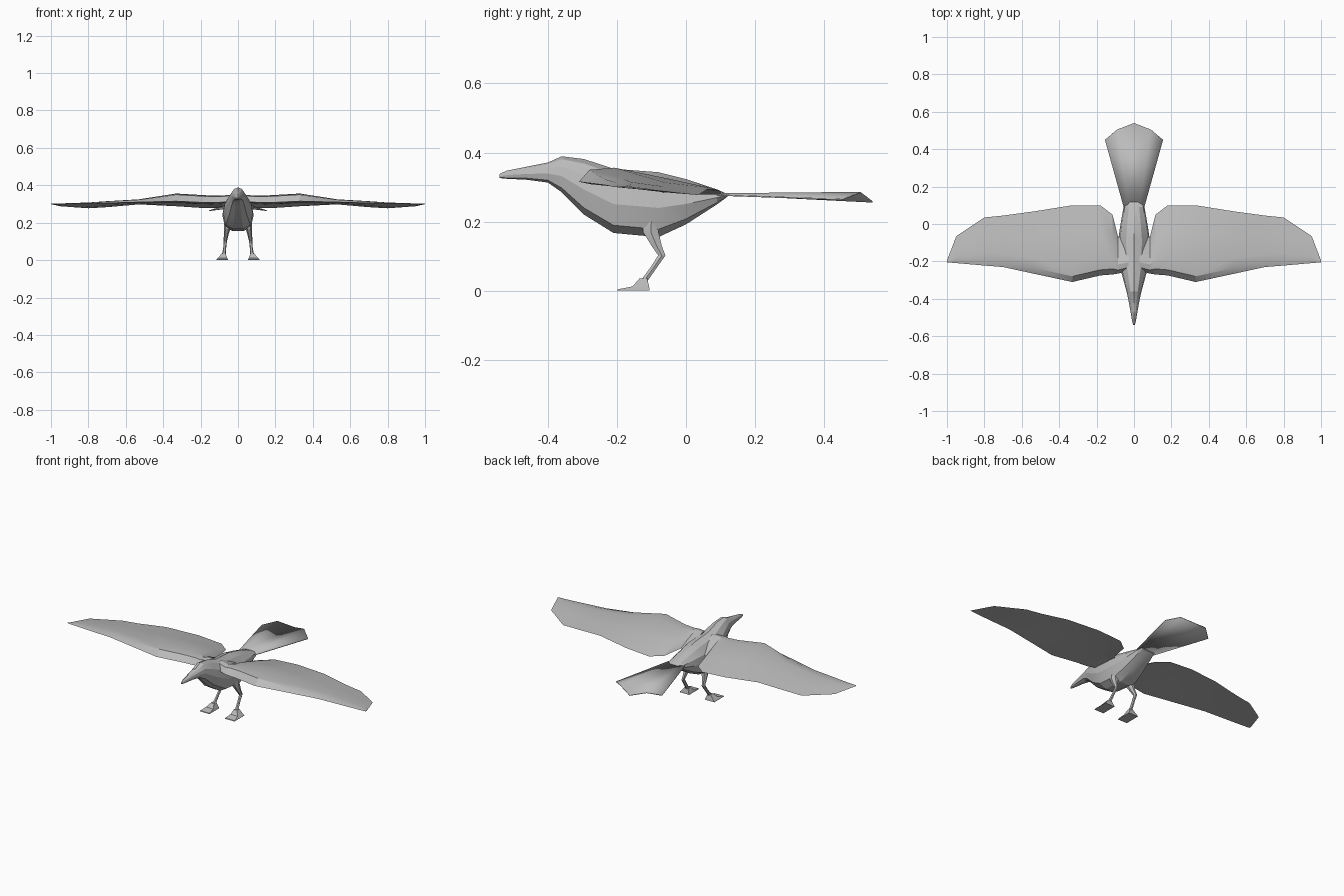
import bpy, bmesh, math

grey = bpy.data.materials.new("feather_grey")
grey.diffuse_color = (0.5, 0.5, 0.5, 1)


def finish(name, bm, mirror=False, thickness=0):
    bmesh.ops.remove_doubles(bm, verts=bm.verts, dist=0.0002)
    bmesh.ops.recalc_face_normals(bm, faces=bm.faces)
    mesh = bpy.data.meshes.new(name)
    bm.to_mesh(mesh)
    bm.free()
    mesh.materials.append(grey)
    ob = bpy.data.objects.new(name, mesh)
    bpy.context.collection.objects.link(ob)
    if mirror:
        ob.modifiers.new("mirror", 'MIRROR').merge_threshold = 0.0005
    if thickness:
        solid = ob.modifiers.new("thickness", 'SOLIDIFY')
        solid.thickness = thickness
        solid.offset = 0
    bpy.ops.object.select_all(action='DESELECT')
    ob.select_set(True)
    bpy.context.view_layer.objects.active = ob
    bpy.ops.object.shade_smooth_by_angle(angle=math.radians(20))
    return ob


def loft(name, rings, mirror=False):
    """Skin a list of equally long rings and cap both ends."""
    bm = bmesh.new()
    rows = [[bm.verts.new(p) for p in ring] for ring in rings]
    n = len(rows[0])
    for a, b in zip(rows, rows[1:]):
        for i in range(n):
            j = (i + 1) % n
            bm.faces.new((a[i], a[j], b[j], b[i]))
    bm.faces.new(rows[0][::-1])
    bm.faces.new(rows[-1])
    return finish(name, bm, mirror)


# Body, head and beak: y, top z, bottom z, half width
sections = [
    (-0.54, 0.338, 0.326, 0.004), (-0.52, 0.347, 0.324, 0.010),
    (-0.46, 0.359, 0.321, 0.020), (-0.40, 0.371, 0.313, 0.031),
    (-0.36, 0.389, 0.285, 0.040), (-0.295, 0.381, 0.220, 0.058),
    (-0.21, 0.353, 0.167, 0.080), (-0.08, 0.343, 0.155, 0.084),
    (0.00, 0.323, 0.192, 0.072), (0.09, 0.293, 0.250, 0.056),
    (0.12, 0.280, 0.272, 0.046),
]
half = [(0.5, 0.92), (0.88, 0.72), (1.0, 0.45), (0.82, 0.12), (0.35, 0.0)]
profile = [(0, 1)] + half + [(-u, v) for u, v in reversed(half)]
loft("body", [[(u * w, y, b + v * (t - b)) for u, v in profile]
              for y, t, b, w in sections])

# Wings: x, leading y and z, crest z, trailing y and z
stations = [
    (0.03, -0.25, 0.315, 0.350, -0.07, 0.300),
    (0.085, -0.265, 0.310, 0.345, -0.07, 0.285),
    (0.115, -0.27, 0.308, 0.345, 0.05, 0.278),
    (0.18, -0.275, 0.308, 0.347, 0.10, 0.278),
    (0.33, -0.31, 0.315, 0.356, 0.10, 0.288),
    (0.53, -0.267, 0.310, 0.325, 0.068, 0.298),
    (0.70, -0.23, 0.305, 0.315, 0.045, 0.283),
    (0.80, -0.222, 0.303, 0.308, 0.035, 0.277),
    (0.95, -0.209, 0.300, 0.303, -0.065, 0.288),
    (1.00, -0.205, 0.300, 0.302, -0.195, 0.299),
]


def wing_ring(x, ly, lz, cz, ty, tz):
    c = ty - ly
    top = cz - tz
    front = min(0.03, 0.1 * c)
    return [(x, ly, lz), (x, ly + front, cz - 0.15 * (cz - lz)),
            (x, ly + 0.25 * c, cz), (x, ly + 0.62 * c, tz + 0.55 * top),
            (x, ty, tz), (x, ly + 0.62 * c, tz + 0.25 * top),
            (x, ly + 0.2 * c, lz - 0.1 * top)]


loft("wings", [wing_ring(*s) for s in stations], mirror=True)

# Fan tail
bm = bmesh.new()
b0, b1, b2, e0, e1, e2 = [bm.verts.new(p) for p in (
    (0, 0.08, 0.281), (0.03, 0.085, 0.280), (0.055, 0.09, 0.277),
    (0, 0.54, 0.257), (0.09, 0.505, 0.284), (0.155, 0.45, 0.264))]
for f in ((b0, b1, e0), (b1, e1, e0), (b1, b2, e2), (b1, e2, e1)):
    bm.faces.new(f)
finish("tail", bm, mirror=True, thickness=0.004)

# Legs: centre x, y, z and radii
joints = [
    (0.054, -0.10, 0.205, 0.020, 0.030), (0.058, -0.102, 0.170, 0.018, 0.026),
    (0.064, -0.085, 0.130, 0.012, 0.017), (0.068, -0.070, 0.102, 0.009, 0.012),
    (0.071, -0.095, 0.065, 0.008, 0.011), (0.076, -0.124, 0.025, 0.011, 0.012),
]
loft("legs", [[(x + rx * math.cos(a), y + ry * math.sin(a), z)
               for a in (i * math.pi / 3 for i in range(6))]
              for x, y, z, rx, ry in joints], mirror=True)

# Feet: height, x range, y range
levels = [(0.035, 0.066, 0.087, -0.135, -0.112),
          (0.012, 0.058, 0.106, -0.155, -0.107),
          (0.004, 0.053, 0.115, -0.197, -0.105),
          (0.0, 0.052, 0.116, -0.20, -0.105)]
loft("feet", [[(x0, y0, z), (x1, y0, z), (x1, y1, z), (x0, y1, z)]
              for z, x0, x1, y0, y1 in levels], mirror=True)
